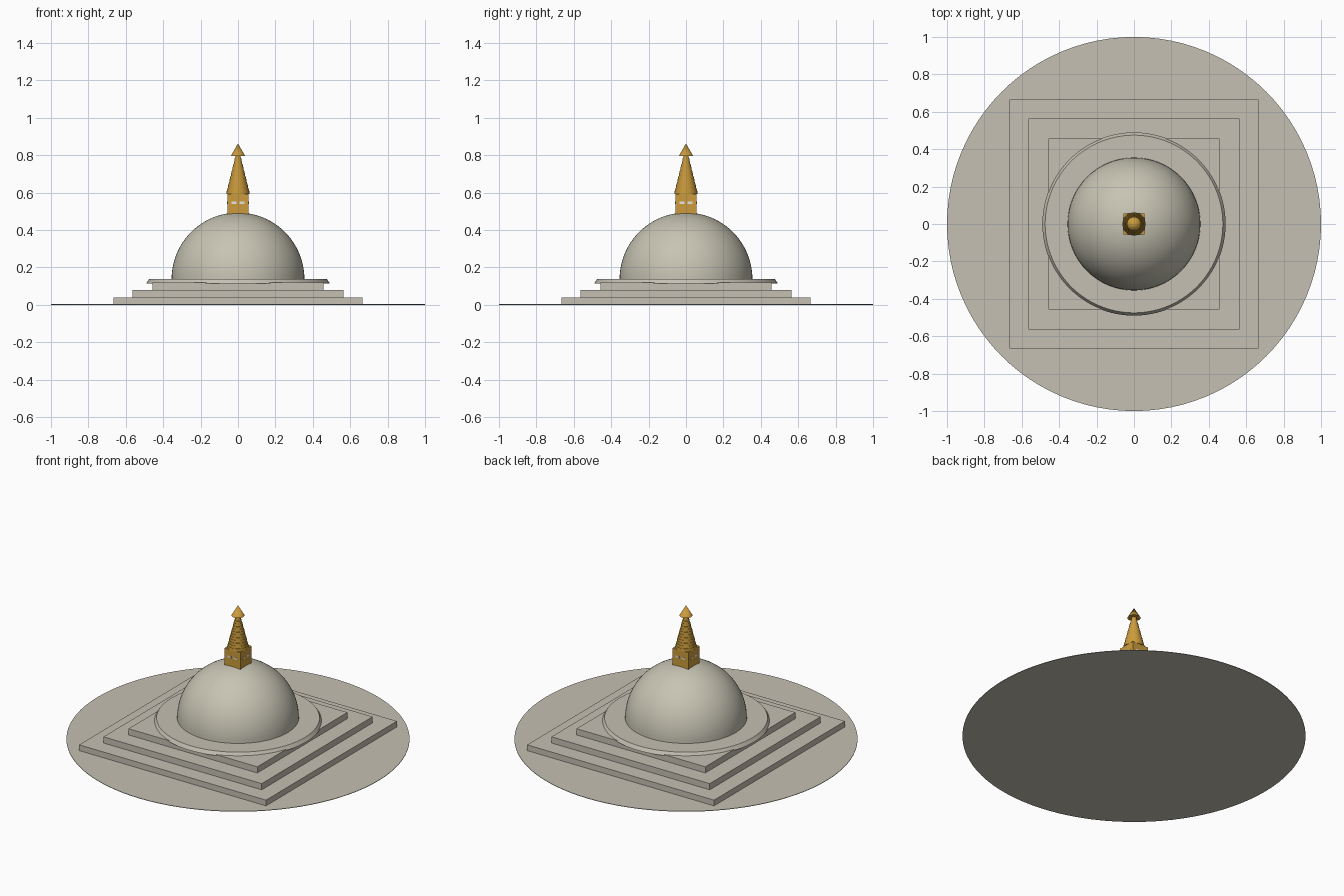
import bpy, bmesh, math

if "Cube" in bpy.data.objects:
    bpy.data.objects.remove(bpy.data.objects["Cube"])


def material(name, rgb):
    m = bpy.data.materials.new(name)
    m.diffuse_color = (*rgb, 1)
    m.use_nodes = True
    m.node_tree.nodes["Principled BSDF"].inputs["Base Color"].default_value = m.diffuse_color
    return m


STONE = material("warm stone", (0.56, 0.525, 0.45))
DOME = material("pale plaster", (0.57, 0.55, 0.45))
GOLD = material("gold", (0.60, 0.33, 0.045))
WHITE = material("eye white", (0.80, 0.78, 0.74))


def finish(bm, name, mat, smooth=False):
    bmesh.ops.recalc_face_normals(bm, faces=bm.faces)
    me = bpy.data.meshes.new(name)
    bm.to_mesh(me)
    bm.free()
    ob = bpy.data.objects.new(name, me)
    bpy.context.collection.objects.link(ob)
    me.materials.append(mat)
    if smooth:
        bpy.context.view_layer.objects.active = ob
        for o in bpy.context.selected_objects:
            o.select_set(False)
        ob.select_set(True)
        bpy.ops.object.shade_smooth_by_angle(angle=math.radians(35))
    return ob


def box(name, half_x, half_y, z0, z1, mat, x=0, y=0):
    bm = bmesh.new()
    bmesh.ops.create_cube(bm, size=1)
    for v in bm.verts:
        v.co.x = x + v.co.x * 2 * half_x
        v.co.y = y + v.co.y * 2 * half_y
        v.co.z = z0 + (v.co.z + 0.5) * (z1 - z0)
    return finish(bm, name, mat)


def lathe(name, profile, mat, n=64):
    """Revolve (radius, height) points about z; first and last lie on the axis."""
    bm = bmesh.new()
    vs = [bm.verts.new((r, 0, z)) for r, z in profile]
    es = [bm.edges.new(p) for p in zip(vs, vs[1:])]
    bmesh.ops.spin(bm, geom=vs + es, cent=(0, 0, 0), axis=(0, 0, 1),
                   angle=2 * math.pi, steps=n)
    bmesh.ops.remove_doubles(bm, verts=bm.verts, dist=1e-5)
    return finish(bm, name, mat, True)


# Round plaza and three square terraces
lathe("plaza", [(0, 0), (1, 0), (1, 0.003), (0, 0.003)], STONE, 96)
for i, h in enumerate((0.665, 0.563, 0.458)):
    box(f"terrace_{i + 1}", h, h, 0.003 if i == 0 else 0.04 * i,
        0.04 * (i + 1), STONE)

# Sloped round plinth and hemispherical dome
lathe("plinth_ring", [(0, 0.115), (0.49, 0.115), (0.475, 0.138), (0, 0.138)], STONE, 96)
R, Z = 0.355, 0.138
arc = [(R * math.cos(a), Z + R * math.sin(a))
       for a in (math.pi / 2 * k / 24 for k in range(24))]
lathe("dome", [(0, Z)] + arc + [(0, Z + R)], DOME, 64)

# Square tower with a pair of eyes on each side
H = 0.057
box("tower", H, H, 0.48, 0.593, GOLD)
for side in (-1, 1):
    for e in (-1, 1):
        box("eye_front_back", 0.013, 0.001, 0.54, 0.551, WHITE, e * 0.021, side * H)
        box("eye_left_right", 0.001, 0.013, 0.54, 0.551, WHITE, side * H, e * 0.021)

# Tiered spire of thirteen tapering rings
N, z0, z1 = 13, 0.593, 0.799
prof = [(0, z0)]
for i in range(N):
    r = 0.062 - (0.062 - 0.015) * i / (N - 1)
    za, zb = z0 + (z1 - z0) * i / N, z0 + (z1 - z0) * (i + 1) / N
    prof += [(r, za), (r - 0.0015, zb)]
prof.append((0, z1))
lathe("spire_rings", prof, GOLD, 32)

# Pointed finial canopy
lathe("finial", [(0, 0.796), (0.038, 0.796), (0, 0.862)], GOLD, 32)
